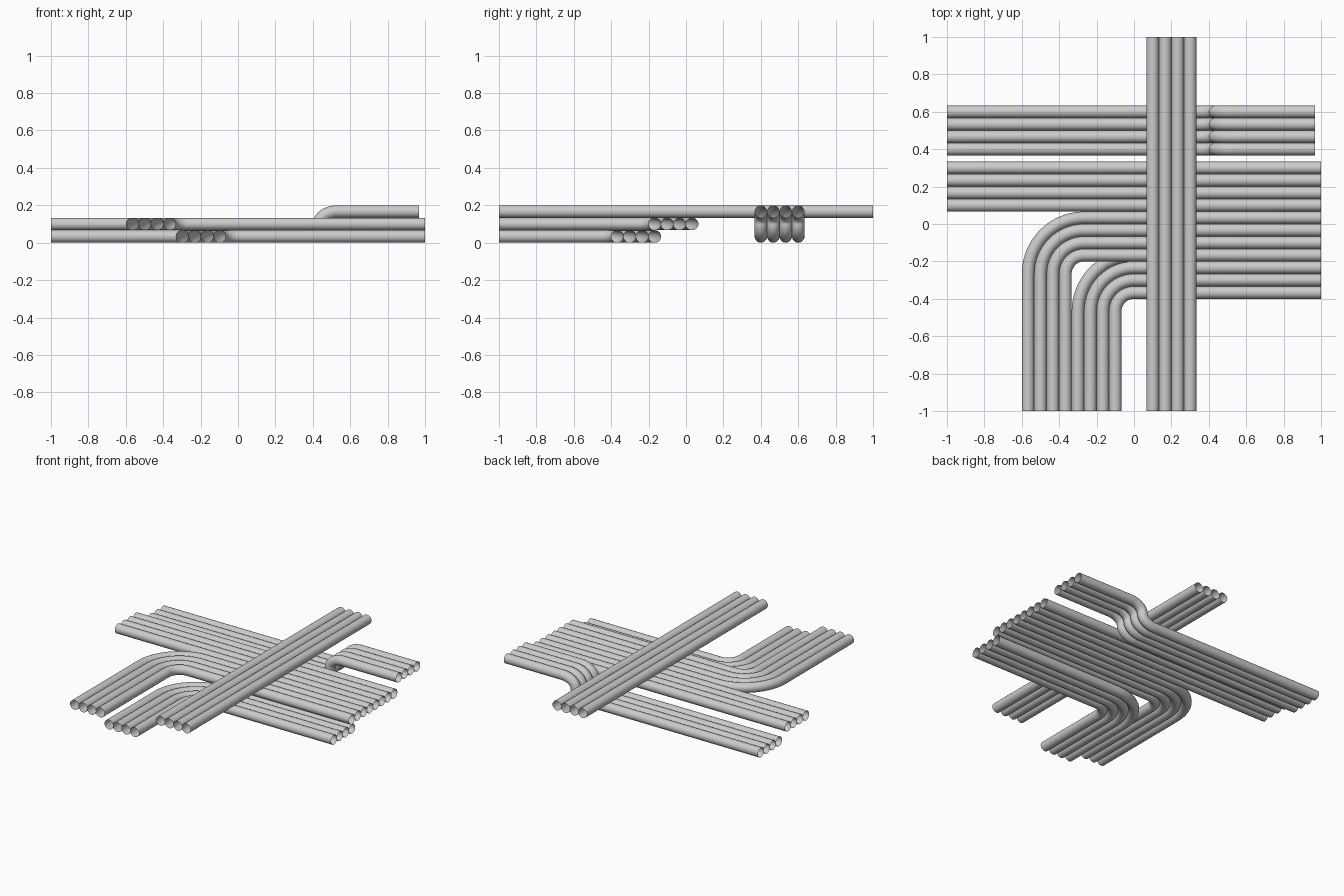
import bpy, bmesh, math
from mathutils import Vector

if "Cube" in bpy.data.objects:
    bpy.data.objects.remove(bpy.data.objects["Cube"])

U = 2 / 30          # pipe diameter and layer height
R = U / 2
SIDES = 20
LOW, MID, TOP = R, 3 * R, 5 * R


def arc(cx, cy, a, b, start, end, steps=14):
    """Elliptical arc in 2D, angles in degrees."""
    angles = [math.radians(start + (end - start) * i / steps) for i in range(steps + 1)]
    return [(cx + a * math.cos(t), cy + b * math.sin(t)) for t in angles]


def sweep(bm, path, normal):
    """Open-ended tube along a planar path."""
    pts, n = [Vector(p) for p in path], Vector(normal)
    rings = []
    for i, p in enumerate(pts):
        tangent = (pts[min(i + 1, len(pts) - 1)] - pts[max(i - 1, 0)])
        if 0 < i < len(pts) - 1:
            tangent = (pts[i + 1] - p).normalized() + (p - pts[i - 1]).normalized()
        side = n.cross(tangent.normalized())
        angles = [2 * math.pi * k / SIDES for k in range(SIDES)]
        rings.append([bm.verts.new(p + R * (math.cos(t) * side + math.sin(t) * n)) for t in angles])
    for a, b in zip(rings, rings[1:]):
        for k in range(SIDES):
            j = (k + 1) % SIDES
            bm.faces.new((a[k], a[j], b[j], b[k])).smooth = True


def pipe_band(name, path_of, normal):
    """Four parallel pipes; path_of(i) gives the path of pipe i."""
    bm = bmesh.new()
    for i in range(4):
        sweep(bm, path_of(i), normal)
    bmesh.ops.recalc_face_normals(bm, faces=bm.faces)
    # make sure the walls face outward
    mesh = bpy.data.meshes.new(name)
    f = max(bm.faces, key=lambda q: q.calc_center_median().z)
    if f.normal.z < 0:
        bmesh.ops.reverse_faces(bm, faces=bm.faces)
    bm.to_mesh(mesh)
    bm.free()
    bpy.context.collection.objects.link(bpy.data.objects.new(name, mesh))


def corner(cx, cy, z):
    """Pipes from the right edge turning toward the front, nested arcs."""
    def path(i):
        r = 1.5 * U + i * U
        flat = [(1, cy + r)] + arc(cx, cy, r, r, 90, 180) + [(cx - r, -1)]
        return [(x, y, z) for x, y in flat]
    return path


def step_path(i):
    """Pipes on the bottom layer that rise to the top layer."""
    y, x0, w = 0.4 + i * U, 0.4 + R, 1.5 * U
    flat = ([(-1, LOW)] + arc(x0 - w, MID, w, U, -90, 0)
            + arc(x0 + w, MID, w, U, 180, 90)[1:] + [(0.967, TOP)])
    return [(x, y, z) for x, z in flat]


# straight bands
pipe_band("top_crossing_pipes",
          lambda i: [(0.1 + i * U, -1, TOP), (0.1 + i * U, 1, TOP)], (0, 0, 1))
pipe_band("middle_straight_pipes",
          lambda i: [(-1, 0.1 + i * U, MID), (1, 0.1 + i * U, MID)], (0, 0, 1))
# bands turning a corner
pipe_band("middle_corner_pipes", corner(-4 * U, -4 * U, MID), (0, 0, 1))
pipe_band("bottom_corner_pipes", corner(0, -7 * U, LOW), (0, 0, 1))
# band rising between layers
pipe_band("rising_pipes", step_path, (0, 1, 0))
